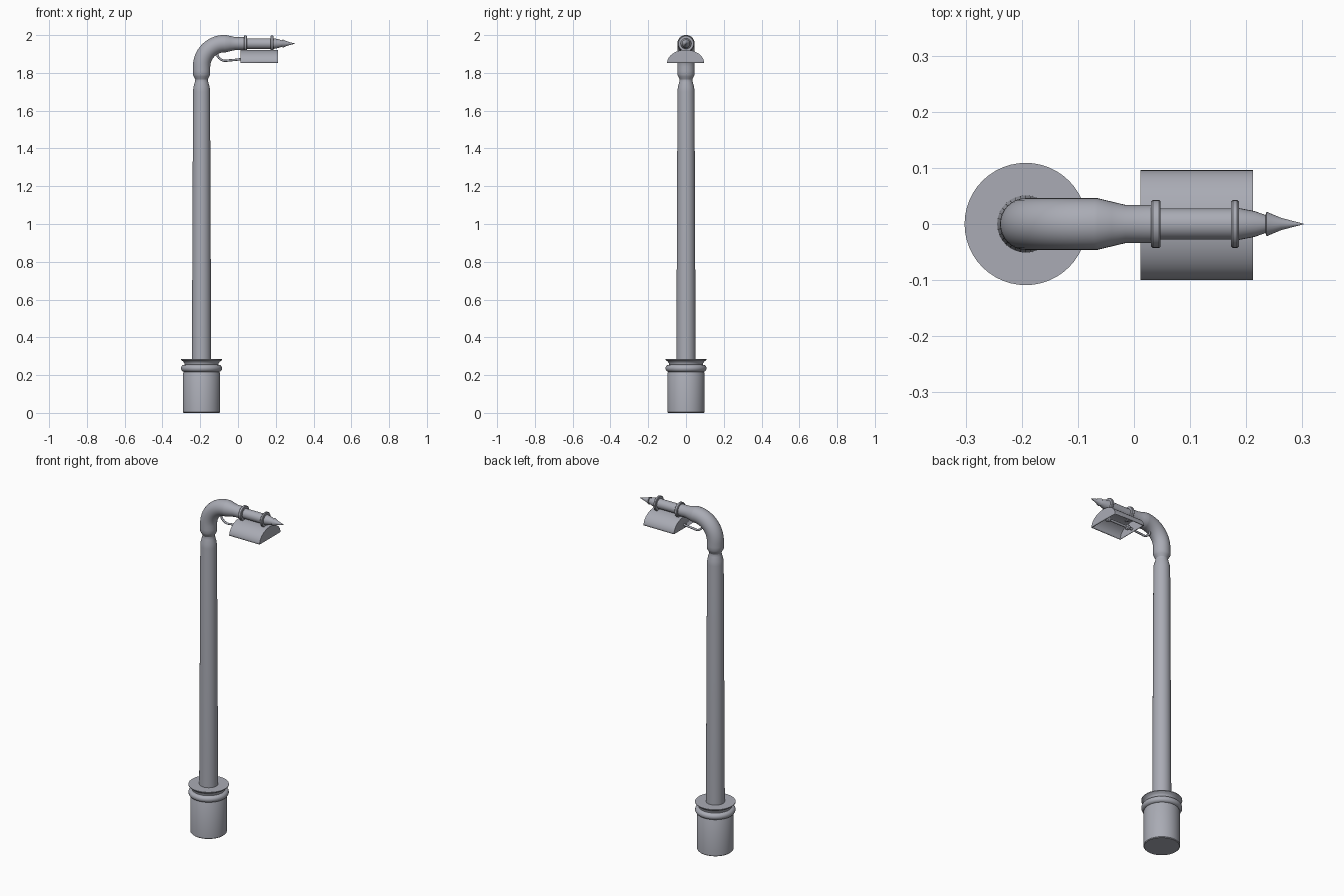
import bpy, bmesh, math
from mathutils import Vector

cube = bpy.data.objects.get("Cube")
if cube:
    bpy.data.objects.remove(cube, do_unlink=True)

grey = bpy.data.materials.new("painted grey metal")
grey.use_nodes = True
colour = (0.40, 0.41, 0.46, 1)
grey.diffuse_color = colour
grey.node_tree.nodes["Principled BSDF"].inputs["Base Color"].default_value = colour

POLE_X = -0.193
ARM_Z = 1.955


def finish(bm, name, angle=35):
    bmesh.ops.recalc_face_normals(bm, faces=bm.faces)
    mesh = bpy.data.meshes.new(name)
    bm.to_mesh(mesh)
    bm.free()
    mesh.materials.append(grey)
    obj = bpy.data.objects.new(name, mesh)
    bpy.context.collection.objects.link(obj)
    bpy.ops.object.select_all(action="DESELECT")
    obj.select_set(True)
    bpy.context.view_layer.objects.active = obj
    bpy.ops.object.shade_smooth_by_angle(angle=math.radians(angle))
    return obj


def tube(name, stations, sides=32):
    """Skin capped rings along (centre, direction, radius) stations in the xz plane."""
    bm = bmesh.new()
    rings = []
    side = Vector((0, 1, 0))
    for centre, direction, radius in stations:
        across = side.cross(Vector(direction).normalized())
        rings.append([bm.verts.new(Vector(centre) + radius * (
            math.cos(a) * side + math.sin(a) * across))
            for a in (math.tau * i / sides for i in range(sides))])
    for low, high in zip(rings, rings[1:]):
        for i in range(sides):
            j = (i + 1) % sides
            bm.faces.new((low[i], low[j], high[j], high[i]))
    bm.faces.new(rings[0])
    bm.faces.new(rings[-1])
    return finish(bm, name)


def upright(name, profile, sides=32):
    return tube(name, [((POLE_X, 0, z), (0, 0, 1), r) for z, r in profile], sides)


def level(name, profile, z=ARM_Z, sides=24):
    return tube(name, [((x, 0, z), (1, 0, 0), r) for x, r in profile], sides)


# Base drum, rolled collar and flared lip
upright("base_drum", [(0, 0.094), (0.004, 0.098), (0.21, 0.098), (0.22, 0.093), (0.25, 0.093)], 48)
collar = [(0.236 - 0.019 * math.cos(a), 0.09 + 0.019 * math.sin(a))
          for a in (math.pi * i / 10 for i in range(11))]
upright("base_collar", collar, 48)
upright("base_lip", [(0.25, 0.09), (0.262, 0.09), (0.272, 0.097), (0.28, 0.109), (0.284, 0.109)], 48)

# Tapered pole with a pinched neck
upright("pole", [(0.28, 0.051), (1.70, 0.045), (1.725, 0.043), (1.75, 0.036), (1.765, 0.033), (1.785, 0.037)])

# Elbow: short collar, quarter bend, then a taper into the arm
bend = 0.122
elbow = [((POLE_X, 0, z), (0, 0, 1), r)
         for z, r in ((1.765, 0.033), (1.78, 0.041), (1.79, 0.046), (1.81, 0.046))]
for i in range(15):
    a = math.pi / 2 * i / 14
    elbow.append(((POLE_X + bend * (1 - math.cos(a)), 0, ARM_Z - bend + bend * math.sin(a)),
                  (math.sin(a), 0, math.cos(a)), 0.046))
elbow += [((x, 0, ARM_Z), (1, 0, 0), r)
          for x, r in ((-0.065, 0.046), (-0.04, 0.040), (-0.015, 0.034), (0.035, 0.034))]
tube("elbow", elbow)

# Arm, clamp rings and spear tip
level("arm", [(0.03, 0.028), (0.185, 0.028)])
for name, x, width in (("inner_ring", 0.039, 0.017), ("outer_ring", 0.180, 0.014)):
    h = width / 2
    level(name, [(x - h, 0.040), (x - h + 0.003, 0.043), (x + h - 0.003, 0.043), (x + h, 0.040)])
level("arm_end", [(0.184, 0.029), (0.215, 0.023), (0.237, 0.015)])
level("spear_tip", [(0.234, 0.015), (0.236, 0.022), (0.262, 0.011), (0.302, 0.0005)])

# Half-barrel lamp shade, open underneath, with closed ends
bm = bmesh.new()
ends = []
for x in (0.012, 0.212):
    ends.append([bm.verts.new((x, 0.098 * math.cos(a) - 0.002, 1.852 + 0.07 * math.sin(a)))
                 for a in (math.pi * i / 24 for i in range(25))])
for i in range(24):
    bm.faces.new((ends[0][i], ends[0][i + 1], ends[1][i + 1], ends[1][i]))
for end in ends:
    bm.faces.new(end)
shade = finish(bm, "lamp_shade")
shell = shade.modifiers.new("thickness", "SOLIDIFY")
shell.thickness = 0.003
shell.offset = -1

# Lamp inside the shade with a socket at each end
level("lamp_tube", [(0.014, 0.007), (0.21, 0.007)], 1.873, 12)
for name, x in (("inner_socket", 0.045), ("outer_socket", 0.180)):
    level(name, [(x - 0.012, 0.010), (x - 0.007, 0.015), (x + 0.007, 0.015), (x + 0.012, 0.010)], 1.873, 16)

# Cable curling from under the arm into the shade
curve = bpy.data.curves.new("cable", "CURVE")
curve.dimensions = "3D"
curve.bevel_depth = 0.006
curve.bevel_resolution = 2
curve.resolution_u = 8
spline = curve.splines.new("BEZIER")
path = [(-0.065, 1.918), (-0.108, 1.903), (-0.085, 1.868), (-0.04, 1.867), (0.02, 1.873)]
spline.bezier_points.add(len(path) - 1)
for point, (x, z) in zip(spline.bezier_points, path):
    point.co = (x, 0, z)
    point.handle_left_type = point.handle_right_type = "AUTO"
curve.materials.append(grey)
bpy.context.collection.objects.link(bpy.data.objects.new("cable", curve))
